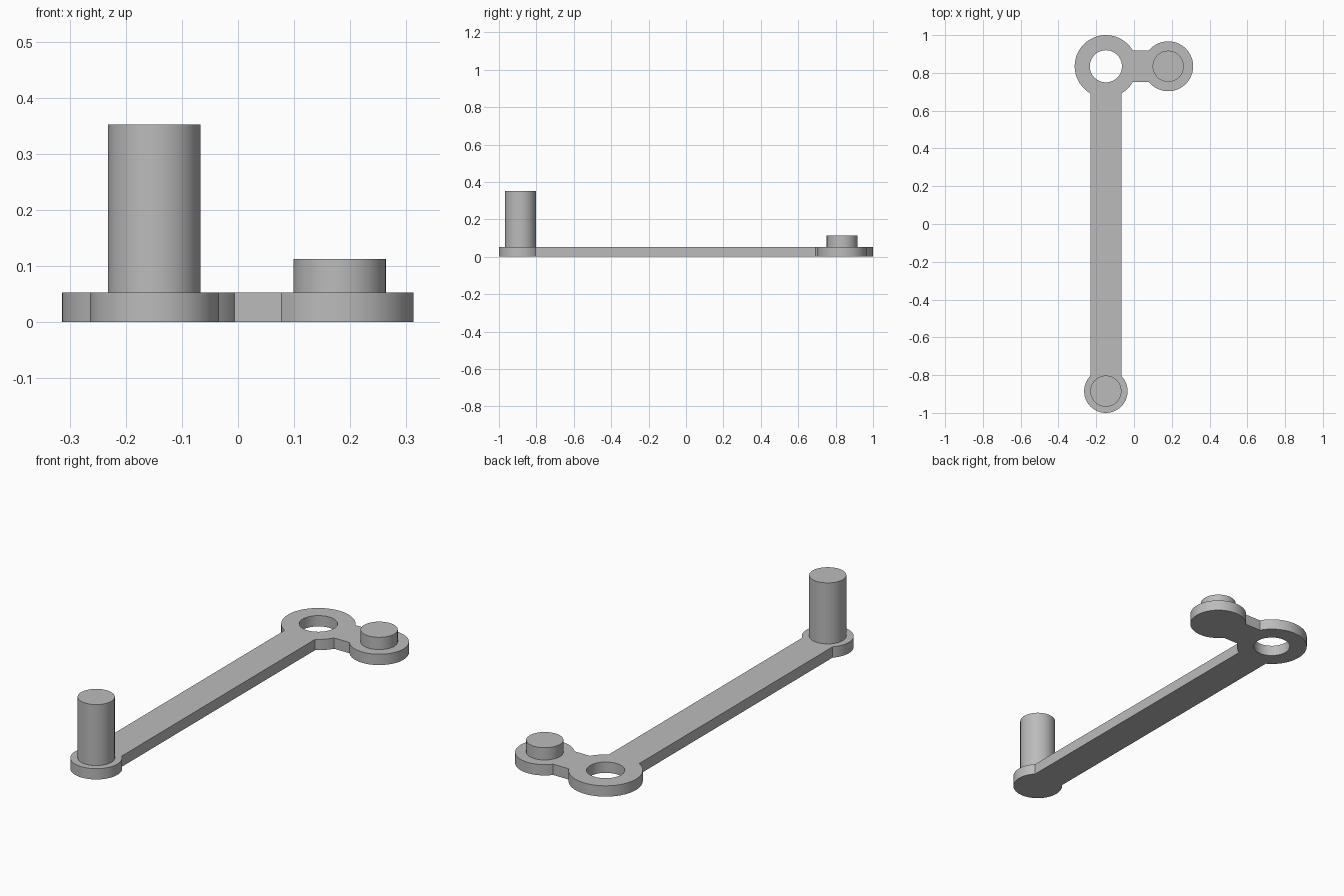
import bpy
import bmesh
from math import asin, cos, sin, pi, radians, tau
from mathutils import Vector

cube = bpy.data.objects.get("Cube")
if cube:
    bpy.data.objects.remove(cube, do_unlink=True)

steel = bpy.data.materials.new("plain grey")
steel.use_nodes = True
grey = (0.5, 0.5, 0.5, 1)
steel.diffuse_color = grey
steel.node_tree.nodes["Principled BSDF"].inputs["Base Color"].default_value = grey

# Shared dimensions
THICK = 0.053
HALF = 0.0825                       # half width of the bars, radius of the pins
RING, RING_R, HOLE_R = Vector((-0.149, 0.835)), 0.165, 0.085
HANDLE, HANDLE_R = Vector((-0.149, -0.885)), 0.115
SIDE, SIDE_R = Vector((0.181, 0.835)), 0.132


def arc(centre, radius, start, end, steps):
    """Points along an arc, both ends included."""
    angles = [start + (end - start) * i / steps for i in range(steps + 1)]
    return [centre + radius * Vector((cos(a), sin(a))) for a in angles]


def finish(bm, name):
    bmesh.ops.recalc_face_normals(bm, faces=bm.faces)
    mesh = bpy.data.meshes.new(name)
    bm.to_mesh(mesh)
    bm.free()
    mesh.materials.append(steel)
    obj = bpy.data.objects.new(name, mesh)
    bpy.context.collection.objects.link(obj)
    bpy.ops.object.select_all(action='DESELECT')
    obj.select_set(True)
    bpy.context.view_layer.objects.active = obj
    bpy.ops.object.shade_smooth_by_angle(angle=radians(25))
    return obj


def pin(name, centre, top):
    """Round pin standing on the plate."""
    bottom = THICK / 2
    bm = bmesh.new()
    bmesh.ops.create_cone(bm, cap_ends=True, segments=64, radius1=HALF,
                          radius2=HALF, depth=top - bottom)
    bmesh.ops.translate(bm, verts=bm.verts,
                        vec=(centre.x, centre.y, (top + bottom) / 2))
    return finish(bm, name)


# Crank plate: three round bosses joined by straight bars, with a through hole
ring_a, handle_a, side_a = (asin(HALF / r) for r in (RING_R, HANDLE_R, SIDE_R))
outline = (
    arc(HANDLE, HANDLE_R, pi / 2 + handle_a, 5 * pi / 2 - handle_a, 56)
    + arc(RING, RING_R, -pi / 2 + ring_a, -ring_a, 10)
    + arc(SIDE, SIDE_R, -pi + side_a, pi - side_a, 56)
    + arc(RING, RING_R, ring_a, 3 * pi / 2 - ring_a, 48)
)
hole = arc(RING, HOLE_R, 0, tau, 64)[:-1]

bm = bmesh.new()
for loop in (outline, hole):
    verts = [bm.verts.new((p.x, p.y, 0)) for p in loop]
    for i, v in enumerate(verts):
        bm.edges.new((verts[i - 1], v))
bmesh.ops.triangle_fill(bm, edges=bm.edges[:], use_beauty=True, normal=(0, 0, 1))
raised = bmesh.ops.extrude_face_region(bm, geom=bm.faces[:], use_keep_orig=True)
bmesh.ops.translate(bm, vec=(0, 0, THICK),
                    verts=[g for g in raised["geom"] if isinstance(g, bmesh.types.BMVert)])
finish(bm, "crank_plate")

# Pins
pin("handle_pin", HANDLE, 0.352)
pin("side_pin", SIDE, 0.113)
